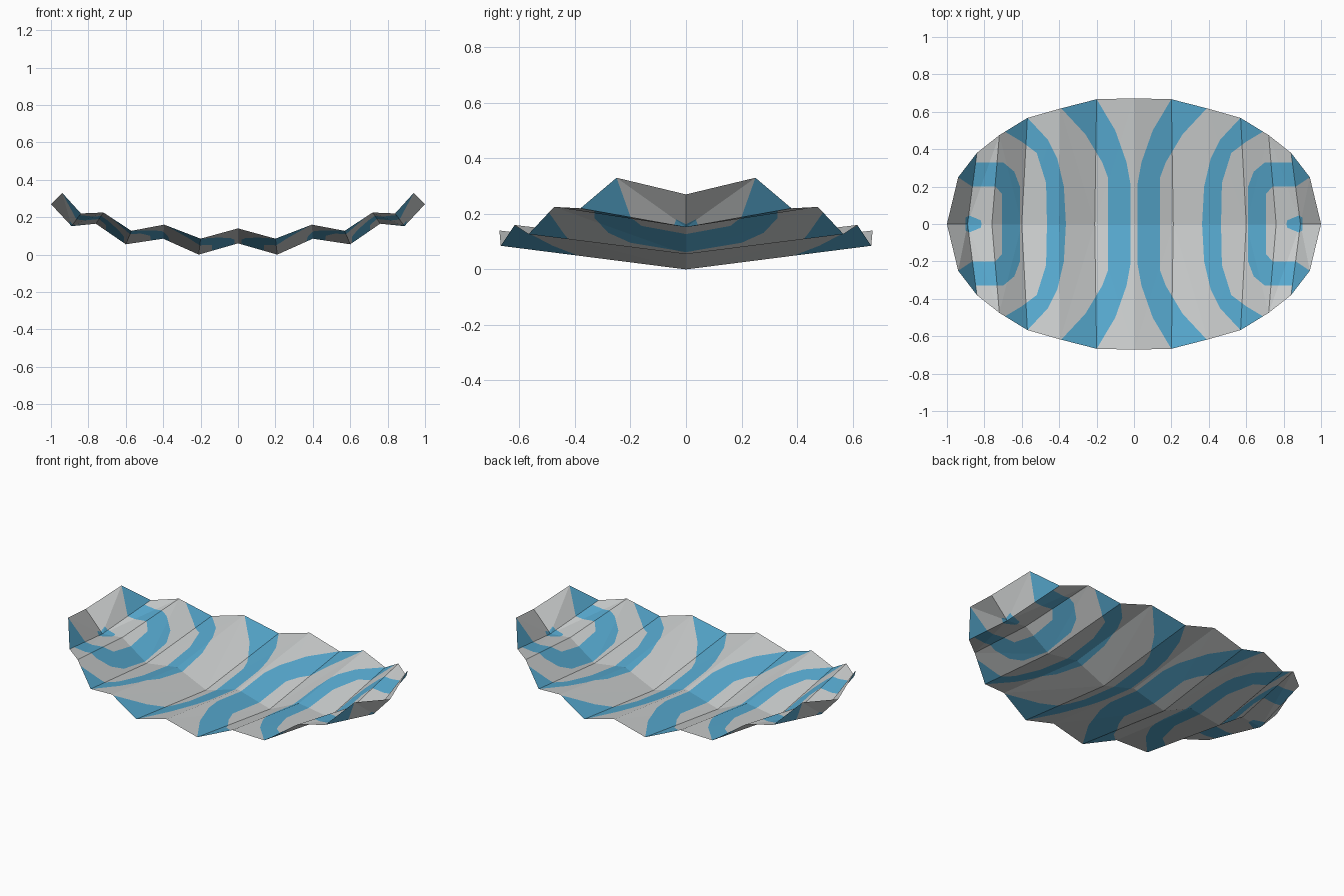
import bpy, bmesh
from mathutils import Vector

if "Cube" in bpy.data.objects:
    bpy.data.objects.remove(bpy.data.objects["Cube"])


def make_material(name, rgb):
    mat = bpy.data.materials.new(name)
    mat.diffuse_color = (*rgb, 1.0)
    mat.use_nodes = True
    mat.node_tree.nodes["Principled BSDF"].inputs["Base Color"].default_value = mat.diffuse_color
    return mat


# Fold lines of one quarter: centre point (y = 0) and rim point, ridges and valleys alternating
centre = [(0, 0, .06), (.21, 0, 0), (.40, 0, .085), (.60, 0, .055),
          (.76, 0, .165), (.89, 0, .152), (1, 0, .27)]
rim = [(0, .672, .14), (.20, .667, .085), (.395, .617, .16), (.57, .567, .127),
       (.72, .475, .225), (.84, .38, .22), (.94, .25, .33)]

# Stripe outlines seen from above (inner edge, then outer edge back)
stripes = [
    [(.02, -.02), (.02, .22), (.04, .33), (.10, .50), (.20, .668),
     (.40, .63), (.26, .48), (.17, .33), (.14, .25), (.14, -.02)],
    [(.363, -.02), (.375, .20), (.41, .35), (.46, .45), (.57, .568),
     (.70, .50), (.60, .44), (.52, .38), (.47, .22), (.465, -.02)],
    [(.705, -.02), (.705, .16), (.74, .20), (.865, .20), (.94, .25),
     (.94, .38), (.84, .38), (.845, .33), (.70, .33), (.64, .28), (.61, .20), (.61, -.02)],
    [(.81, -.02), (.82, .02), (.88, .045), (.90, .035), (.90, -.02)],
]


def inside(p, poly):
    hit = False
    for (x1, y1), (x2, y2) in zip(poly, poly[1:] + poly[:1]):
        if (y1 > p.y) != (y2 > p.y) and p.x < x1 + (p.y - y1) * (x2 - x1) / (y2 - y1):
            hit = not hit
    return hit


# Folded sheet, one quarter: triangles run from each rim ridge to the centre valleys
bm = bmesh.new()
c = [bm.verts.new(p) for p in centre]
r = [bm.verts.new(p) for p in rim]
for i in range(len(c) - 1):
    if i % 2 == 0:      # ridge then valley
        bm.faces.new((c[i], c[i + 1], r[i]))
        bm.faces.new((c[i + 1], r[i + 1], r[i]))
    else:               # valley then ridge
        bm.faces.new((c[i], c[i + 1], r[i + 1]))
        bm.faces.new((c[i], r[i + 1], r[i]))

# Cut the stripe edges into the sheet, then colour the faces inside each outline
for poly in stripes:
    for (x1, y1), (x2, y2) in zip(poly, poly[1:]):
        if y1 < 0 and y2 < 0:
            continue
        bmesh.ops.bisect_plane(bm, geom=bm.verts[:] + bm.edges[:] + bm.faces[:], dist=1e-5,
                               plane_co=(x1, y1, 0),
                               plane_no=Vector((y2 - y1, x1 - x2, 0)).normalized())
for f in bm.faces:
    mid = f.calc_center_median()
    f.material_index = int(any(inside(mid, poly) for poly in stripes))
    f.smooth = False
    if f.normal.z < 0:
        f.normal_flip()

mesh = bpy.data.meshes.new("folded_sheet")
bm.to_mesh(mesh)
bm.free()
mesh.materials.append(make_material("light_grey", (.62, .64, .64)))
mesh.materials.append(make_material("sky_blue", (.10, .42, .66)))

# Mirror the quarter to the full sheet
sheet = bpy.data.objects.new("folded_sheet", mesh)
bpy.context.collection.objects.link(sheet)
mirror = sheet.modifiers.new("mirror", 'MIRROR')
mirror.use_axis = (True, True, False)
mirror.merge_threshold = 0.0005
